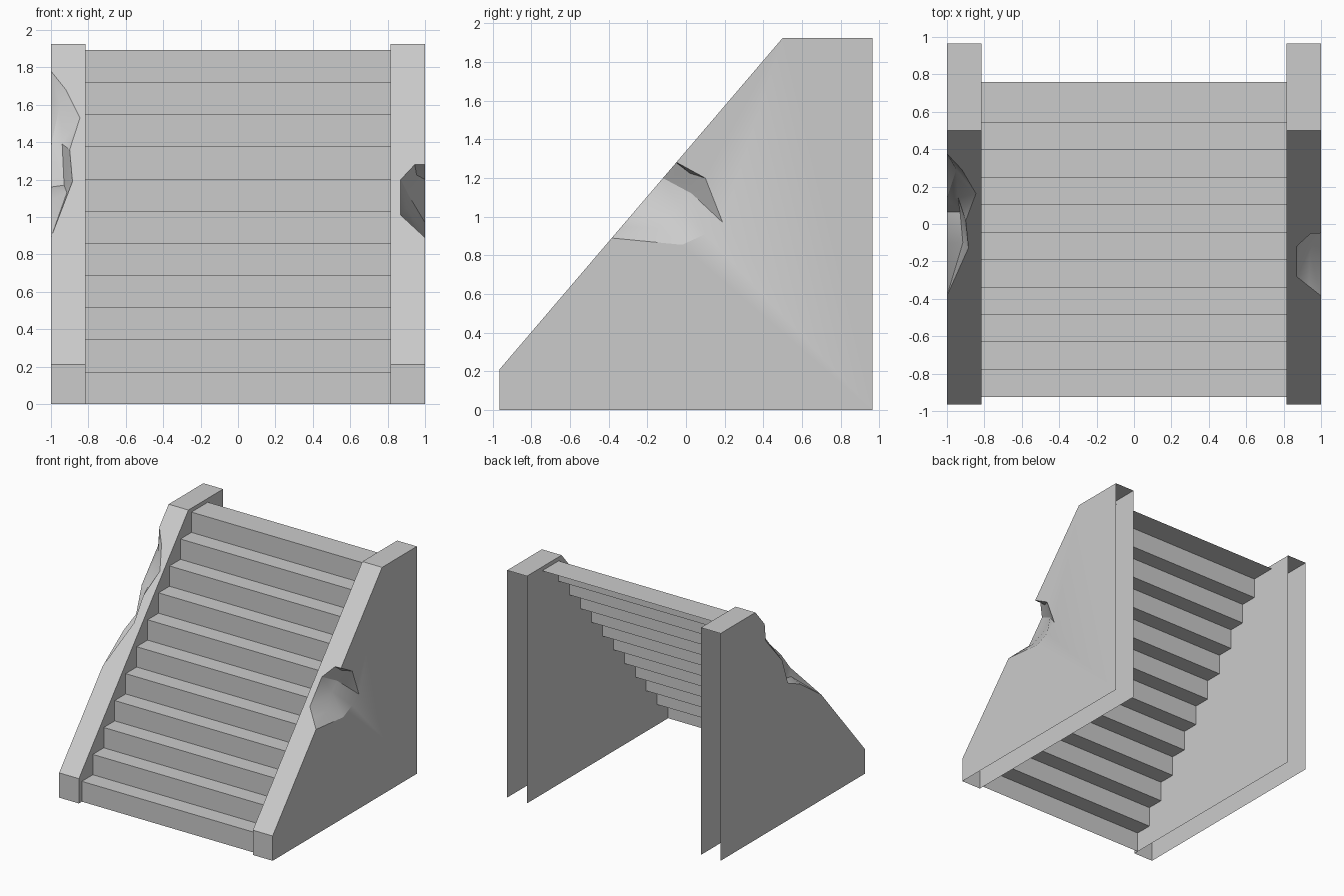
import bpy, bmesh

if "Cube" in bpy.data.objects:
    bpy.data.objects.remove(bpy.data.objects["Cube"])

def finish(bm, name, recalc=True, smooth=False):
    if recalc:
        bmesh.ops.recalc_face_normals(bm, faces=bm.faces[:])
    me = bpy.data.meshes.new(name)
    bm.to_mesh(me)
    bm.free()
    ob = bpy.data.objects.new(name, me)
    bpy.context.collection.objects.link(ob)
    if smooth:
        bpy.ops.object.select_all(action='DESELECT')
        ob.select_set(True)
        bpy.context.view_layer.objects.active = ob
        bpy.ops.object.shade_smooth_by_angle(angle=0.5)
    return ob

# Stair flight: open zig-zag sheet of 11 risers and treads
STEPS, RISE, RUN, Y0, W = 11, 0.172, 0.1466, -0.925, 0.818
profile = []
for i in range(STEPS):
    y = Y0 + i * RUN
    profile += [(y, i * RISE), (y, (i + 1) * RISE)]
profile.append((0.76, STEPS * RISE))
bm = bmesh.new()
rows = [(bm.verts.new((-W, y, z)), bm.verts.new((W, y, z))) for y, z in profile]
for a, b in zip(rows, rows[1:]):
    bm.faces.new((a[0], a[1], b[1], b[0]))
finish(bm, "stair_flight", recalc=False)

# Side walls: hollow, open at back and bottom, each with a broken chip on the sloped edge
HALF, X_IN, X_OUT = 0.965, 0.815, 1.0
SLOPE = (1.925 - 0.21) / (0.5 + HALF)

def slope_y(z):
    return (z - 0.21) / SLOPE - HALF

def side_wall(name, side, z_low, z_high, outer, middle, slope):
    """outer: (y, z) on the outer face; slope: (x, z) on the sloped face; middle: (x, y, z) in the chip.
    All run from the low end of the chip to the high end."""
    bm = bmesh.new()
    V = lambda x, y, z: bm.verts.new((side * x, y, z))
    pts = [(-HALF, 0), (-HALF, 0.21), (0.5, 1.925), (HALF, 1.925), (HALF, 0)]
    o = [V(X_OUT, *p) for p in pts]
    n = [V(X_IN, *p) for p in pts]
    low = V(X_OUT, slope_y(z_low), z_low)
    high = V(X_OUT, slope_y(z_high), z_high)
    ov = [low] + [V(X_OUT, *p) for p in outer] + [high]
    sv = [low] + [V(x, slope_y(z), z) for x, z in slope] + [high]
    mv = [low] + [V(*p) for p in middle] + [high]
    bm.faces.new(n)
    bm.faces.new(o[:2] + ov + o[2:])
    bm.faces.new([n[1], o[1]] + sv + [o[2], n[2]])
    for i in (0, 2):
        bm.faces.new((o[i], o[i + 1], n[i + 1], n[i]))
    # chip surface: two strips meeting along the middle line
    for a, b in ((ov, mv), (mv, sv)):
        for i in range(len(a) - 1):
            quad = list(dict.fromkeys((a[i], a[i + 1], b[i + 1], b[i])))
            f = bm.faces.new(quad)
            if len(quad) == 4:
                bmesh.ops.triangulate(bm, faces=[f])
    return finish(bm, name, smooth=True)

side_wall("right_wall", 1, 0.89, 1.282,
          [(-0.02, 0.855), (0.10, 0.91), (0.19, 0.97), (0.10, 1.20)],
          [(0.94, -0.15, 0.94), (0.90, -0.03, 1.05), (0.91, 0.03, 1.12), (0.955, 0.02, 1.225)],
          [(0.935, 0.95), (0.87, 1.01), (0.87, 1.20), (0.945, 1.28)])

side_wall("left_wall", -1, 0.89, 1.78,
          [(-0.10, 1.09), (0.065, 1.16), (0.14, 1.38), (0.36, 1.63)],
          [(0.915, -0.10, 1.13), (0.93, 0.065, 1.17), (0.94, 0.14, 1.39), (0.95, 0.29, 1.61)],
          [(0.885, 1.19), (0.90, 1.36), (0.845, 1.53), (0.92, 1.68)])
